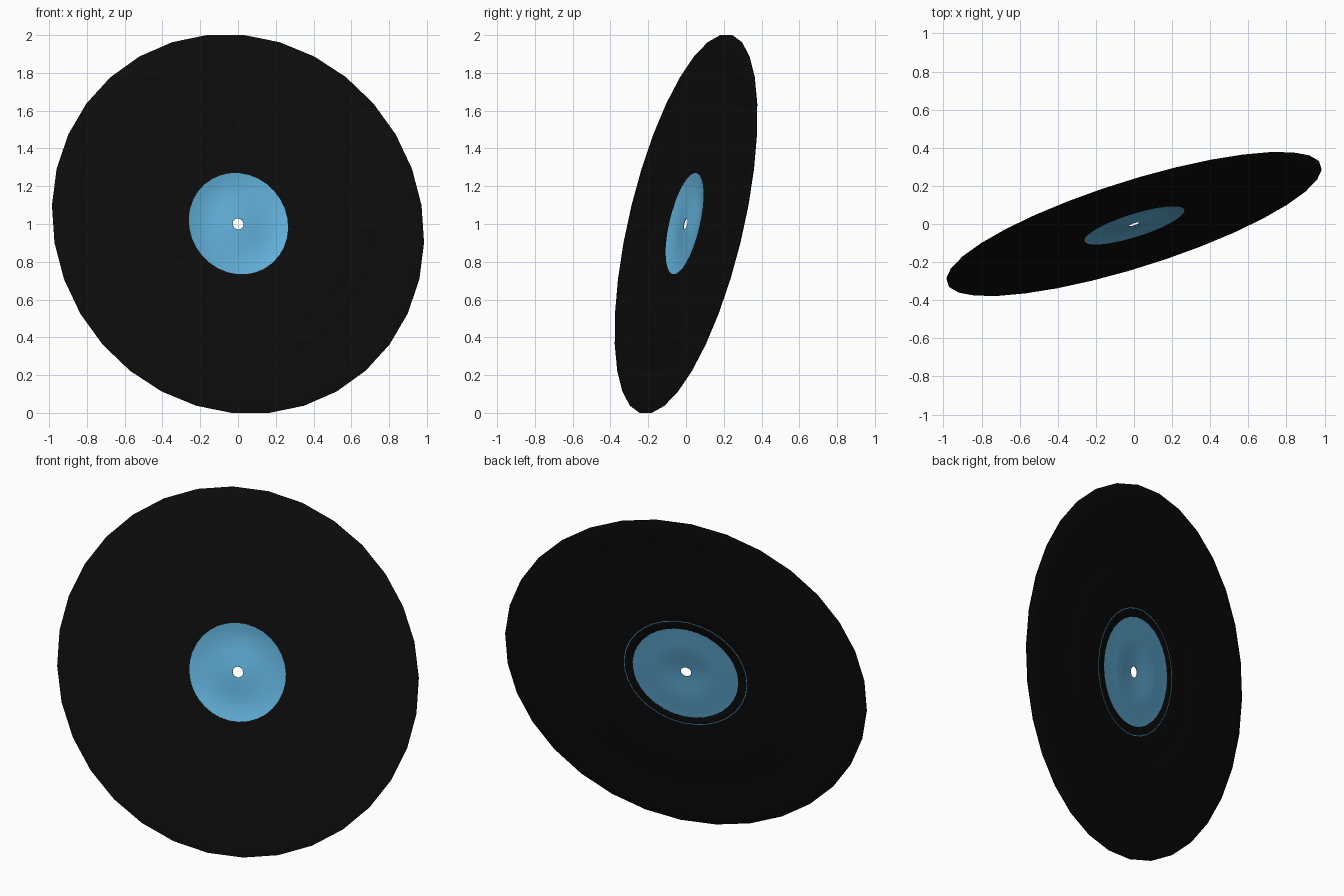
import bpy, bmesh, math
from mathutils import Matrix, Vector

if "Cube" in bpy.data.objects:
    bpy.data.objects.remove(bpy.data.objects["Cube"])

SIDES = 32
R = 1.03  # outer radius of the disc

# Tilted frame: local z is the disc normal, local x points up the disc
n = Vector((0.293, -0.931, 0.219)).normalized()
u = (Vector((0, 0, 1)) - n * n.z).normalized()
v = n.cross(u)
TILT = Matrix.Translation((0, 0, 1)) @ Matrix((u, v, n)).transposed().to_4x4()


def material(name, rgb):
    m = bpy.data.materials.new(name)
    m.diffuse_color = (*rgb, 1)
    m.use_nodes = True
    m.node_tree.nodes["Principled BSDF"].inputs["Base Color"].default_value = m.diffuse_color
    return m


def lathe(name, profile, mat):
    """Spin a closed (radius, height) profile round the disc axis."""
    bm = bmesh.new()
    rings = []
    for r, h in profile:
        ring = []
        for i in range(SIDES):
            a = (i + 0.5) * 2 * math.pi / SIDES
            ring.append(bm.verts.new((r * math.cos(a), r * math.sin(a), h)))
        rings.append(ring)
    for k, a in enumerate(rings):
        b = rings[(k + 1) % len(rings)]
        for i in range(SIDES):
            j = (i + 1) % SIDES
            bm.faces.new((a[i], a[j], b[j], b[i]))
    bmesh.ops.recalc_face_normals(bm, faces=bm.faces)
    me = bpy.data.meshes.new(name)
    bm.to_mesh(me)
    bm.free()
    me.materials.append(mat)
    ob = bpy.data.objects.new(name, me)
    bpy.context.collection.objects.link(ob)
    ob.matrix_world = TILT
    bpy.context.view_layer.objects.active = ob
    ob.select_set(True)
    bpy.ops.object.shade_smooth_by_angle(angle=math.radians(40))
    ob.select_set(False)
    return ob


black = material("black_vinyl", (0.004, 0.004, 0.004))
blue = material("blue_paper", (0.127, 0.456, 0.73))

# Grooved playing surface: fine ripples inside, broad bands outside
bands = [(0.35, 0.007)]
for i in range(10):
    bands.append((0.375 + i * 0.018, 0.009 if i % 2 else 0.0075))
bands += [(0.60, 0.009), (0.63, 0.007), (0.70, 0.009), (0.74, 0.007),
          (0.90, 0.007), (0.95, 0.009), (1.0, 0.007)]
front = [(0.275, 0.008)] + bands + [(R, 0.002)]
back = [(R, -0.002)] + [(r, -h) for r, h in reversed(bands)] + [(0.30, -0.010)]
lathe("record_disc", front + back, black)

# Thin dished label with the spindle hole
lathe("label", [(0.03, 0.003), (0.07, 0.001), (0.12, -0.005), (0.17, -0.008),
                (0.22, -0.004), (0.25, 0.002), (0.276, 0.008),
                (0.301, -0.010), (0.25, -0.009), (0.20, -0.011),
                (0.17, -0.011), (0.12, -0.008), (0.07, -0.002),
                (0.03, 0.0)], blue)

# Fine blue line round the label on the back
lathe("label_edge_line", [(0.348, -0.006), (0.352, -0.006),
                          (0.352, -0.0085), (0.348, -0.0085)], blue)
